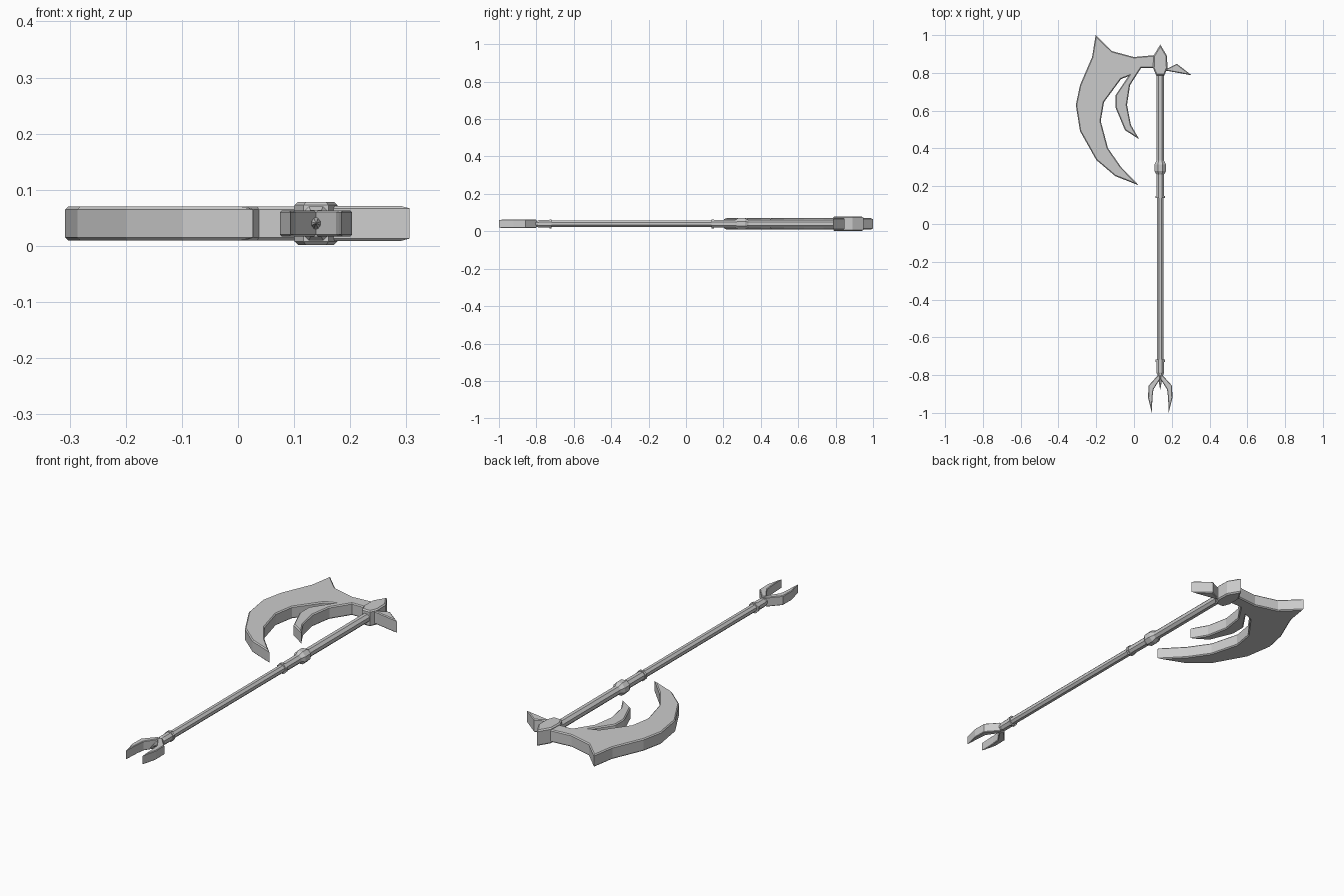
import bpy, bmesh, math

cube = bpy.data.objects.get("Cube")
if cube:
    bpy.data.objects.remove(cube, do_unlink=True)

SHAFT_X, MID_Z = 0.139, 0.04

steel = bpy.data.materials.new("grey steel")
steel.use_nodes = True
GREY = (0.6, 0.6, 0.6, 1)
steel.diffuse_color = GREY
steel.node_tree.nodes["Principled BSDF"].inputs["Base Color"].default_value = GREY


def finish(name, bm):
    bmesh.ops.recalc_face_normals(bm, faces=bm.faces)
    mesh = bpy.data.meshes.new(name)
    bm.to_mesh(mesh)
    bm.free()
    mesh.materials.append(steel)
    obj = bpy.data.objects.new(name, mesh)
    bpy.context.collection.objects.link(obj)
    return obj


def plate(name, outline, half, bevel=0.0):
    """Flat outline extruded about the middle height, with chamfered rims."""
    bm = bmesh.new()
    face = bm.faces.new([bm.verts.new((x, y, MID_Z - half)) for x, y in outline])
    out = bmesh.ops.extrude_face_region(bm, geom=[face])
    top = [v for v in out["geom"] if isinstance(v, bmesh.types.BMVert)]
    bmesh.ops.translate(bm, verts=top, vec=(0, 0, 2 * half))
    if bevel:
        rims = [e for e in bm.edges
                if abs(e.verts[0].co.z - e.verts[1].co.z) < 1e-5]
        bmesh.ops.bevel(bm, geom=rims, offset=bevel, segments=1,
                        affect='EDGES', clamp_overlap=False)
    return finish(name, bm)


def turned(name, profile, sides=8):
    """Faceted solid turned about the shaft axis from (y, radius) pairs."""
    bm = bmesh.new()
    rings = []
    for y, r in profile:
        angles = [2 * math.pi * (i + 0.5) / sides for i in range(sides)]
        rings.append([bm.verts.new((SHAFT_X + r * math.cos(a), y,
                                    MID_Z + r * math.sin(a))) for a in angles])
    for a, b in zip(rings, rings[1:]):
        for i in range(sides):
            j = (i + 1) % sides
            bm.faces.new((a[i], a[j], b[j], b[i]))
    bm.faces.new(rings[0])
    bm.faces.new(rings[-1])
    return finish(name, bm)


# Crescent blade with its neck and inner hook in one outline
neck = [(0.12, 0.826), (0.12, 0.895), (0.0, 0.884), (-0.116, 0.915)]
outer_edge = [(-0.203, 1.0), (-0.222, 0.884), (-0.286, 0.735), (-0.308, 0.63),
              (-0.286, 0.492), (-0.2, 0.339), (-0.1, 0.254), (0.026, 0.204)]
inner_edge = [(-0.069, 0.302), (-0.138, 0.402), (-0.176, 0.545),
              (-0.159, 0.645), (-0.069, 0.767)]
hook = [(-0.03, 0.782), (-0.097, 0.683), (-0.097, 0.614), (-0.048, 0.497),
        (0.028, 0.448), (-0.016, 0.524), (-0.037, 0.63), (-0.021, 0.735),
        (0.037, 0.825)]
plate("crescent_blade", neck + outer_edge + inner_edge + hook, 0.03, 0.005)

# Small spike on the back of the head
plate("back_spike", [(0.16, 0.828), (0.18, 0.825), (0.227, 0.848),
                     (0.306, 0.787), (0.18, 0.81), (0.16, 0.81)], 0.031, 0.004)

# Pointed socket holding the head
half_socket = [(0.022, 0.787), (0.038, 0.826), (0.036, 0.89)]
socket = [(SHAFT_X + x, y) for x, y in half_socket] + [(SHAFT_X, 0.95)]
socket += [(SHAFT_X - x, y) for x, y in reversed(half_socket)]
plate("head_socket", socket, 0.0385, 0.006)

# Shaft, with thicker grips at each end
turned("shaft", [(-0.73, 0.019), (0.15, 0.019)])
turned("upper_shaft", [(0.14, 0.022), (0.8, 0.022)])
turned("lower_grip", [(-0.795, 0.019), (-0.785, 0.022), (-0.72, 0.022)])
turned("shaft_knob", [(0.262, 0.022), (0.28, 0.033), (0.315, 0.033), (0.335, 0.022)])
for name, y in (("upper_ring", 0.143), ("lower_ring", -0.724)):
    turned(name, [(y - 0.006, 0.026), (y + 0.006, 0.026)])

# Clawed pommel: centre spike and a mirrored pair of prongs
turned("pommel_spike", [(-0.875, 0.001), (-0.825, 0.01), (-0.81, 0.016), (-0.79, 0.018)])
prong = [(0.0, -0.803), (0.012, -0.8), (0.063, -0.857), (0.064, -0.922),
         (0.045, -0.999), (0.041, -0.915), (0.036, -0.875), (0.0, -0.82)]
for name, side in (("left_prong", 1), ("right_prong", -1)):
    plate(name, [(SHAFT_X + side * x, y) for x, y in prong], 0.023, 0.003)
